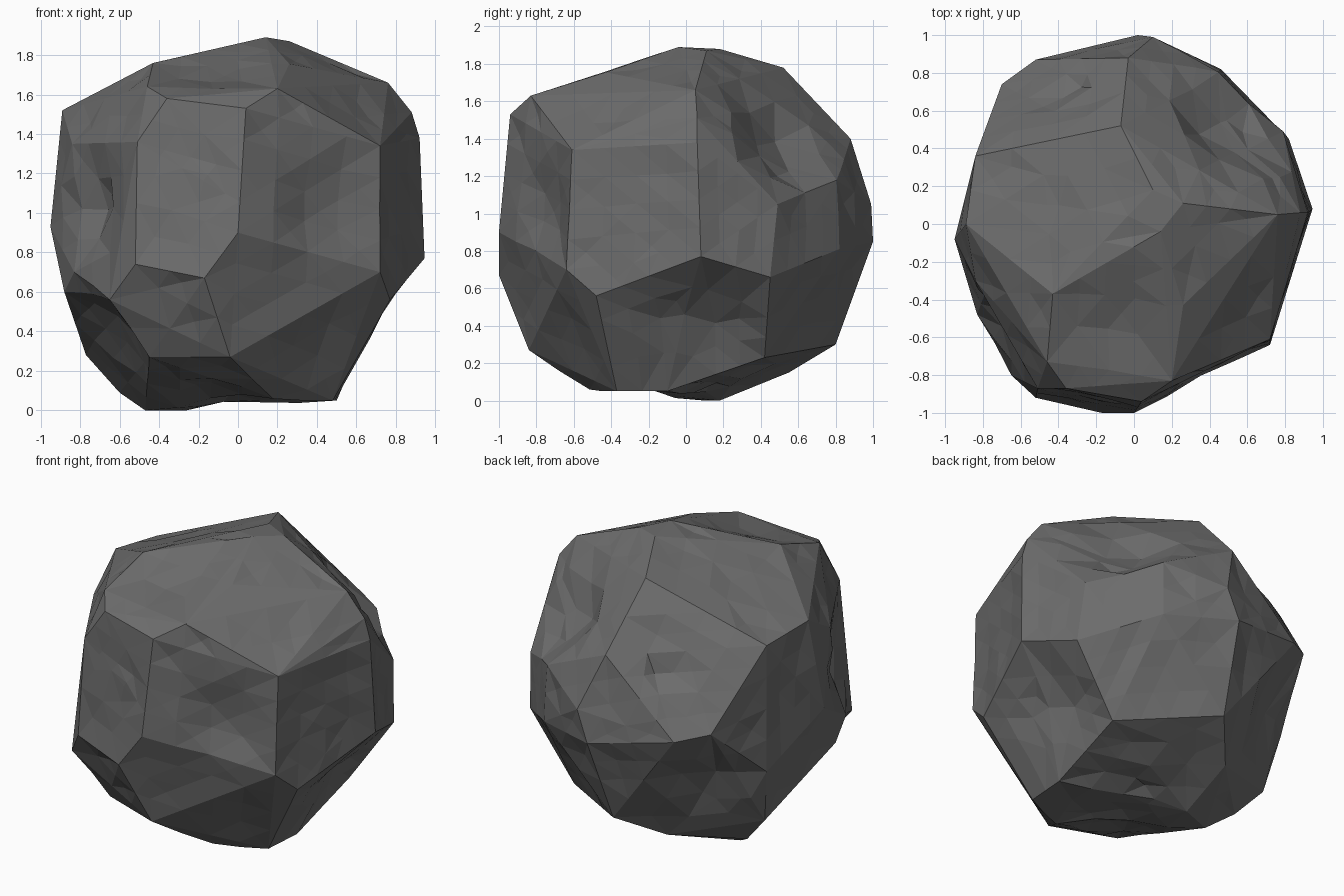
import bpy, bmesh, random
from mathutils import Vector

if "Cube" in bpy.data.objects:
    bpy.data.objects.remove(bpy.data.objects["Cube"])

random.seed(4)
CENTRE = Vector((0, 0, 0.94))

# Corners where the broken facets of the boulder meet
corners = [
    # crown
    (.14, -.04, 1.89), (.26, .11, 1.87), (.1, .18, 1.88), (-.43, -.37, 1.76),
    (-.07, .52, 1.78), (.76, .05, 1.66), (.26, -.43, 1.755), (.2, -.83, 1.63),
    # shoulder
    (.88, .06, 1.51), (.92, .06, 1.38), (.72, -.61, 1.34),
    (.04, -.94, 1.53), (-.36, -.87, 1.58), (-.46, -.73, 1.64), (-.89, 0, 1.52),
    (-.03, .88, 1.4), (.45, .81, 1.18), (.79, .49, 1.05), (-.84, -.3, 1.35),
    (-.84, .36, 1.48),
    # waist
    (.945, .08, .77), (.72, -.64, .7), (0, -1, .9),
    (-.17, -1, .67), (-.52, -.92, .74), (-.51, -.87, 1.36), (-.83, -.48, .7),
    (-.88, -.3, .6), (-.95, -.08, .93), (-.7, .74, 1.0), (-.84, .36, .65),
    (-.52, .87, .95), (.02, 1, .85), (.1, .99, 1.05), (.82, .45, .66), (.46, .82, .81),
    # underside
    (.77, -.48, .56), (-.04, -.84, .27), (-.45, -.69, .27), (-.65, -.8, .56),
    (-.77, .28, .28), (-.6, .22, .09), (-.25, .55, .15), (-.03, .8, .3),
    (.52, .42, .23), (.5, -.1, .05), (.48, -.37, .05), (.18, -.52, .05),
    (-.26, .18, 0), (-.47, .1, 0),
]

# Chipped hollows: direction from centre, angular size, depth
dents = [
    ((.52, .55, .44), .38, .15),
    ((-.75, -.52, .1), .30, .10),
    ((-.6, .62, -.36), .34, .09),
    ((.66, .08, -.48), .38, .10),
    ((.45, -.75, .06), .34, .06),
    ((-.65, -.45, -.52), .33, .07),
    ((-.34, .68, .42), .28, .06),
    ((-.1, -.5, .75), .34, .03),
    ((-.05, -.3, -.9), .38, .05),
    ((0, .1, -.94), .22, .04),
]


def tidy(bm):
    """Triangulate and even out triangles inside the flat facets only."""
    bmesh.ops.triangulate(bm, faces=[f for f in bm.faces if len(f.verts) > 3])
    bm.normal_update()
    flat = [e for e in bm.edges if e.calc_face_angle(9) < .03]
    bmesh.ops.beautify_fill(bm, faces=bm.faces[:], edges=flat)


# Faceted boulder body, with long edges split until triangles are even
bm = bmesh.new()
for c in corners:
    bm.verts.new(c)
bmesh.ops.convex_hull(bm, input=bm.verts)
bmesh.ops.delete(bm, geom=[v for v in bm.verts if not v.link_faces], context='VERTS')
for limit in (.6, .4, .26):
    long_edges = [e for e in bm.edges if e.calc_length() > limit]
    bmesh.ops.subdivide_edges(bm, edges=long_edges, cuts=1)
    tidy(bm)

# Press the hollows in and roughen the flats slightly
moves = {}
for v in bm.verts:
    out = (v.co - CENTRE).normalized()
    ridge = max(e.calc_face_angle(0) for e in v.link_edges) > .1
    push = 0 if ridge else random.uniform(0, .02)
    for direction, size, depth in dents:
        d = (out - Vector(direction).normalized()).length / size
        if d < 1:
            push += depth * (1 - d * d) ** 1.5 * random.uniform(.9, 1.1)
    moves[v] = out * push
for v, move in moves.items():
    v.co -= move

bmesh.ops.recalc_face_normals(bm, faces=bm.faces[:])
mesh = bpy.data.meshes.new("boulder")
bm.to_mesh(mesh)
bm.free()
boulder = bpy.data.objects.new("boulder", mesh)
bpy.context.collection.objects.link(boulder)

# Dark stone
stone = bpy.data.materials.new("dark_stone")
stone.diffuse_color = (.15, .15, .15, 1)
stone.use_nodes = True
stone.node_tree.nodes["Principled BSDF"].inputs["Base Color"].default_value = stone.diffuse_color
mesh.materials.append(stone)
